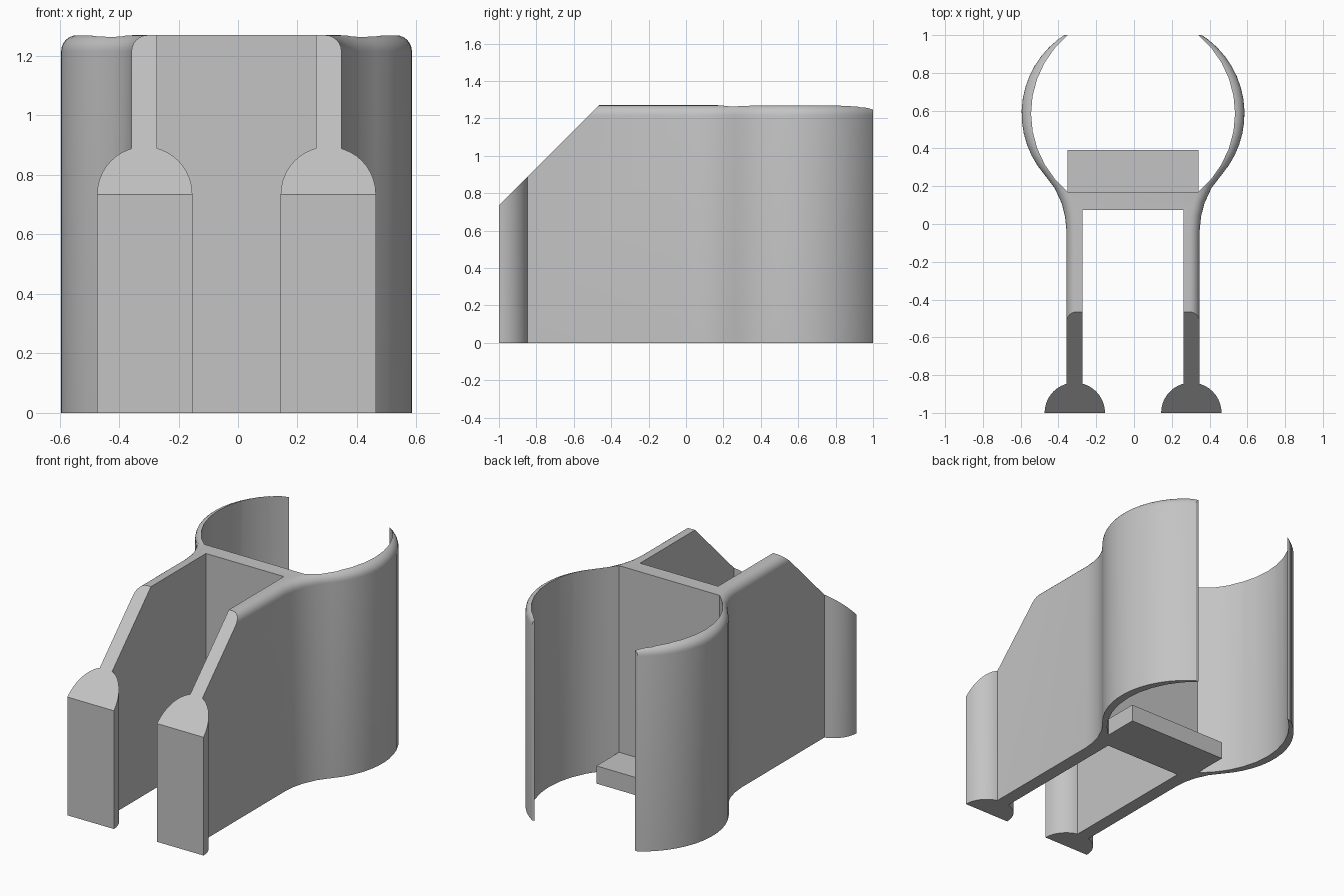
import bpy, bmesh, math

cube = bpy.data.objects.get("Cube")
if cube:
    bpy.data.objects.remove(cube, do_unlink=True)

HEIGHT = 1.27
CX = -0.005

grey = bpy.data.materials.new("plain grey")
grey.use_nodes = True
colour = (0.55, 0.55, 0.55, 1)
grey.diffuse_color = colour
grey.node_tree.nodes["Principled BSDF"].inputs["Base Color"].default_value = colour


def arc(cx, cy, r, start, end, steps):
    angles = [math.radians(start + (end - start) * i / steps) for i in range(steps + 1)]
    return [(cx + r * math.cos(a), cy + r * math.sin(a)) for a in angles]


def prism(name, outline, low, high, axis="z", rounding=0):
    """Extrude an outline along z, or a (y, z) outline along x."""
    place = (lambda p, d: (p[0], p[1], d)) if axis == "z" else (lambda p, d: (d, p[0], p[1]))
    bm = bmesh.new()
    rings = [[bm.verts.new(place(p, d)) for p in outline] for d in (low, high)]
    n = len(outline)
    bm.faces.new(rings[0][::-1])
    lid = bm.faces.new(rings[1])
    for i in range(n):
        j = (i + 1) % n
        bm.faces.new((rings[0][i], rings[0][j], rings[1][j], rings[1][i]))
    bmesh.ops.recalc_face_normals(bm, faces=bm.faces)
    if rounding:
        bmesh.ops.bevel(bm, geom=list(lid.edges), offset=rounding, segments=6,
                        profile=0.5, affect="EDGES", clamp_overlap=False)
    mesh = bpy.data.meshes.new(name)
    bm.to_mesh(mesh)
    bm.free()
    mesh.materials.append(grey)
    obj = bpy.data.objects.new(name, mesh)
    bpy.context.collection.objects.link(obj)
    return obj


def box(name, x0, x1, y0, y1, z0, z1):
    return prism(name, [(x0, y0), (x1, y0), (x1, y1), (x0, y1)], z0, z1)


def combine(target, tool, operation):
    mod = target.modifiers.new(operation.lower(), "BOOLEAN")
    mod.operation, mod.solver, mod.object = operation, "EXACT", tool
    bpy.context.view_layer.objects.active = target
    bpy.ops.object.modifier_apply(modifier=mod.name)
    bpy.data.objects.remove(tool, do_unlink=True)


# Solid silhouette of the clip with a rounded outer top edge
half = [(0.353, -1.3), (0.353, -0.03), (0.36, 0.04), (0.378, 0.11), (0.415, 0.19)]
half += arc(0.095, 0.585, 0.495, -41, 88, 18)
outline = [(CX + x, y) for x, y in half] + [(CX - x, y) for x, y in reversed(half)]
clip = prism("clip_body", outline, 0, HEIGHT, rounding=0.055)

# Round socket at the back, gap between the arms, open back end
combine(clip, prism("socket_cutter", arc(CX, 0.585, 0.54, -50.2, 230.2, 28), -0.2, 1.6), "DIFFERENCE")
combine(clip, box("gap_cutter", CX - 0.268, CX + 0.268, -1.5, 0.075, -0.2, 1.6), "DIFFERENCE")
combine(clip, box("back_cutter", -1, 1, 1, 1.5, -0.2, 1.6), "DIFFERENCE")
combine(clip, box("front_cutter", -1, 1, -1.6, -1, -0.2, 1.6), "DIFFERENCE")

# Half-round grips on the arm ends
for side in (-1, 1):
    grip = prism("grip", arc(CX + side * 0.3085, -1, 0.16, 0, 180, 20), 0, 1.1)
    combine(clip, grip, "UNION")

# Sloped cut over the arms
slope = [(-1.2, 0.535), (-0.265, 1.47), (-0.265, 1.7), (-1.2, 1.7)]
combine(clip, prism("slope_cutter", slope, -1, 1, axis="x"), "DIFFERENCE")

# Floor ledge in the socket
combine(clip, box("ledge", CX - 0.347, CX + 0.347, 0.12, 0.392, 0, 0.11), "UNION")

bpy.ops.object.select_all(action="DESELECT")
clip.select_set(True)
bpy.context.view_layer.objects.active = clip
bpy.ops.object.shade_smooth_by_angle(angle=math.radians(30))
